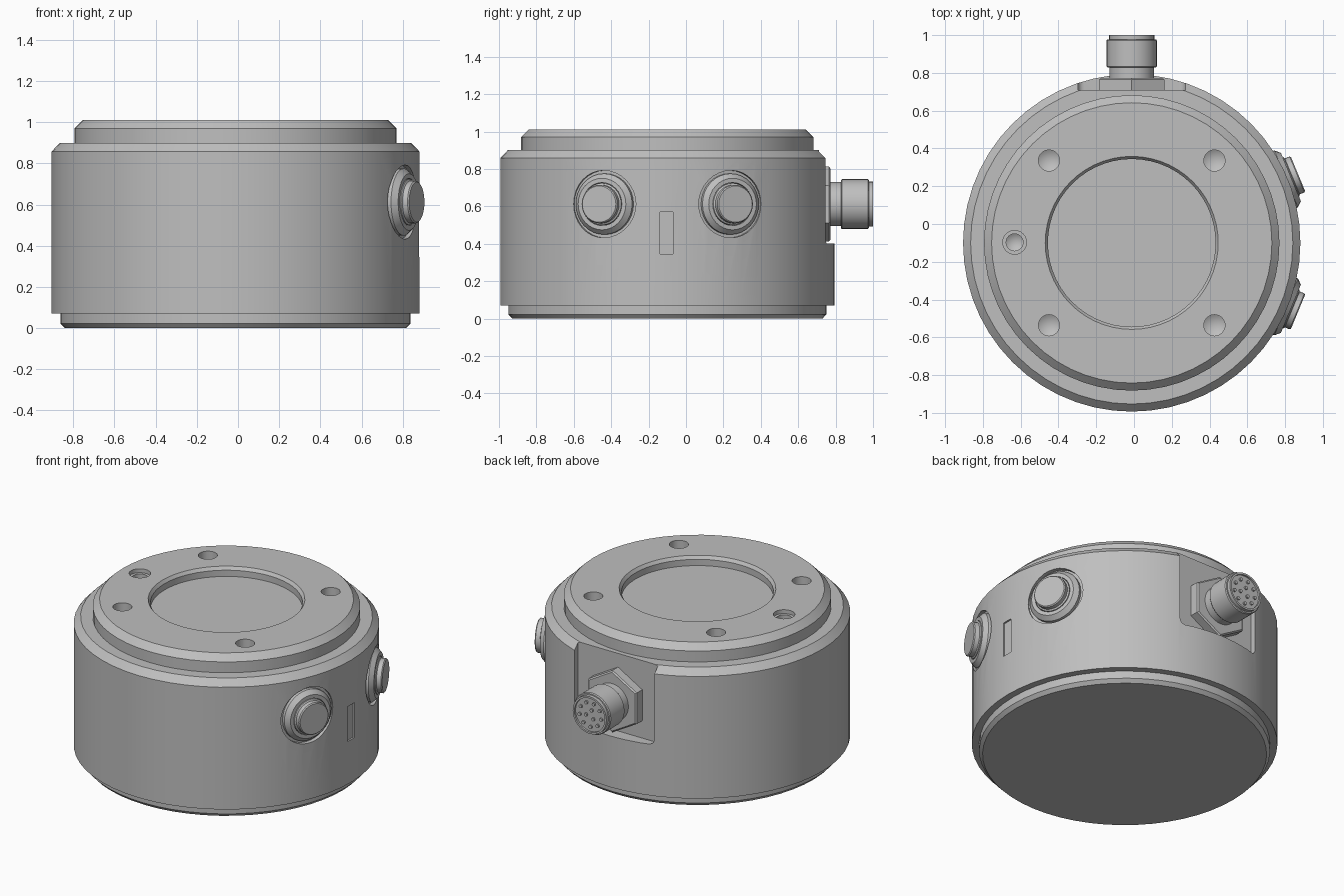
import bpy, bmesh, math
from mathutils import Matrix

if "Cube" in bpy.data.objects:
    bpy.data.objects.remove(bpy.data.objects["Cube"])

grey = bpy.data.materials.new("light grey metal")
grey.use_nodes = True
COLOUR = (0.52, 0.52, 0.52, 1)
grey.diffuse_color = COLOUR
grey.node_tree.nodes["Principled BSDF"].inputs["Base Color"].default_value = COLOUR

CX, CY = -0.012, -0.1          # axis of the round housing
PORT_Z = 0.612                 # height of the connector and buttons


def finish(bm, name, matrix):
    bmesh.ops.transform(bm, matrix=matrix, verts=bm.verts)
    bmesh.ops.recalc_face_normals(bm, faces=bm.faces)
    mesh = bpy.data.meshes.new(name)
    bm.to_mesh(mesh)
    bm.free()
    mesh.materials.append(grey)
    obj = bpy.data.objects.new(name, mesh)
    bpy.context.collection.objects.link(obj)
    return obj


def lathe(name, profile, matrix, sides=32, phase=0.0):
    """Closed solid turned around local z from (radius, height) points."""
    bm = bmesh.new()
    rings = []
    for r, h in profile:
        if r == 0:
            rings.append([bm.verts.new((0, 0, h))])
            continue
        angles = [phase + 2 * math.pi * i / sides for i in range(sides)]
        rings.append([bm.verts.new((r * math.cos(a), r * math.sin(a), h)) for a in angles])
    for a, b in zip(rings, rings[1:]):
        for i in range(sides):
            j = (i + 1) % sides
            if len(a) == 1:
                bm.faces.new((a[0], b[i], b[j]))
            elif len(b) == 1:
                bm.faces.new((a[i], a[j], b[0]))
            else:
                bm.faces.new((a[i], a[j], b[j], b[i]))
    for ring in (rings[0], rings[-1]):
        if len(ring) > 1:
            bm.faces.new(ring)
    return finish(bm, name, matrix)


def box(name, lo, hi, bevel=0.0):
    bm = bmesh.new()
    bmesh.ops.create_cube(bm, size=1)
    for v in bm.verts:
        for k in range(3):
            v.co[k] = lo[k] if v.co[k] < 0 else hi[k]
    if bevel:
        # round the lower edges that run front to back
        edges = [e for e in bm.edges
                 if abs(e.verts[0].co.y - e.verts[1].co.y) > 1e-4 and e.verts[0].co.z < lo[2] + 1e-4]
        bmesh.ops.bevel(bm, geom=edges, offset=bevel, segments=5, profile=0.5, affect='EDGES')
    return finish(bm, name, Matrix.Identity(4))


def select_only(obj):
    bpy.ops.object.select_all(action='DESELECT')
    obj.select_set(True)
    bpy.context.view_layer.objects.active = obj


def cut(obj, cutter):
    cutter.hide_render = True
    mod = obj.modifiers.new("cut", 'BOOLEAN')
    mod.operation = 'DIFFERENCE'
    mod.solver = 'EXACT'
    mod.object = cutter
    select_only(obj)
    bpy.ops.object.modifier_apply(modifier=mod.name)
    bpy.data.objects.remove(cutter)


def smooth(obj):
    select_only(obj)
    bpy.ops.object.shade_smooth_by_angle(angle=math.radians(25))


# Housing: base foot, wide drum, chamfered shoulder, raised top ring and shallow dish
centre = Matrix.Translation((CX, CY, 0))
housing = lathe("housing", [
    (0.83, 0), (0.85, 0.022), (0.85, 0.07), (0.893, 0.07), (0.893, 0.858),
    (0.853, 0.90), (0.782, 0.90), (0.782, 0.97), (0.742, 1.01),
    (0.458, 1.01), (0.444, 0.99), (0.444, 0.95)], centre, sides=56)

# Mounting holes with drill-point bottoms
for sx in (-1, 1):
    for sy in (-1, 1):
        cut(housing, lathe("hole_cutter", [(0, 0.80), (0.056, 0.833), (0.056, 1.1)],
                           Matrix.Translation((CX + sx * 0.438, CY + sy * 0.436, 0)), 24))

# Locating pin hole
cut(housing, lathe("pin_hole_cutter",
                   [(0, 0.87), (0.045, 0.90), (0.045, 0.985), (0.063, 0.985), (0.063, 1.1)],
                   Matrix.Translation((CX - 0.62, CY + 0.003, 0)), 24))

# Flat pocket behind the connector, open at the top
cut(housing, box("pocket_cutter", (CX - 0.285, 0.71, 0.40), (CX + 0.285, 1.1, 1.2), 0.035))

# Thin rectangular slot between the buttons
cut(housing, box("slot_cutter", (CX + 0.882, CY - 0.04, 0.345), (1.1, CY + 0.03, 0.57)))

# Round seats for the two buttons
seats = [Matrix.Translation((CX, CY, PORT_Z)) @ Matrix.Rotation(math.radians(a), 4, 'Z')
         @ Matrix.Rotation(math.pi / 2, 4, 'Y') for a in (-22.5, 22.5)]
for m in seats:
    cut(housing, lathe("seat_cutter", [(0.18, 0.865), (0.18, 1.1)], m, 32))
smooth(housing)

# Buttons: sloped collar and flat cap
for side, m in zip(("front", "back"), seats):
    smooth(lathe(side + "_button_collar",
                 [(0.163, 0.85), (0.163, 0.885), (0.138, 0.912), (0.115, 0.912), (0.115, 0.85)], m))
    smooth(lathe(side + "_button_cap",
                 [(0.112, 0.85), (0.112, 0.915), (0.103, 0.92), (0.103, 0.947), (0.097, 0.953)], m))

# Connector: hexagonal nut, neck, threaded barrel and recessed socket face
port = Matrix.Translation((CX, 0, PORT_Z)) @ Matrix.Rotation(-math.pi / 2, 4, 'X')
smooth(lathe("connector_nut", [(0.20, 0.70), (0.20, 0.765), (0.19, 0.772)], port, 6, math.pi / 6))
smooth(lathe("connector_barrel", [
    (0.118, 0.76), (0.118, 0.828), (0.128, 0.828), (0.133, 0.834), (0.133, 0.972),
    (0.128, 0.978), (0.12, 0.978), (0.12, 1.0), (0.108, 1.0), (0.108, 0.988)], port))

# Contact pins in two circles
for count, radius in ((9, 0.078), (3, 0.032)):
    for i in range(count):
        a = 2 * math.pi * i / count + 0.2
        pin = port @ Matrix.Translation((radius * math.cos(a), radius * math.sin(a), 0))
        smooth(lathe("contact_pin", [(0.011, 0.98), (0.011, 0.998)], pin, 10))
